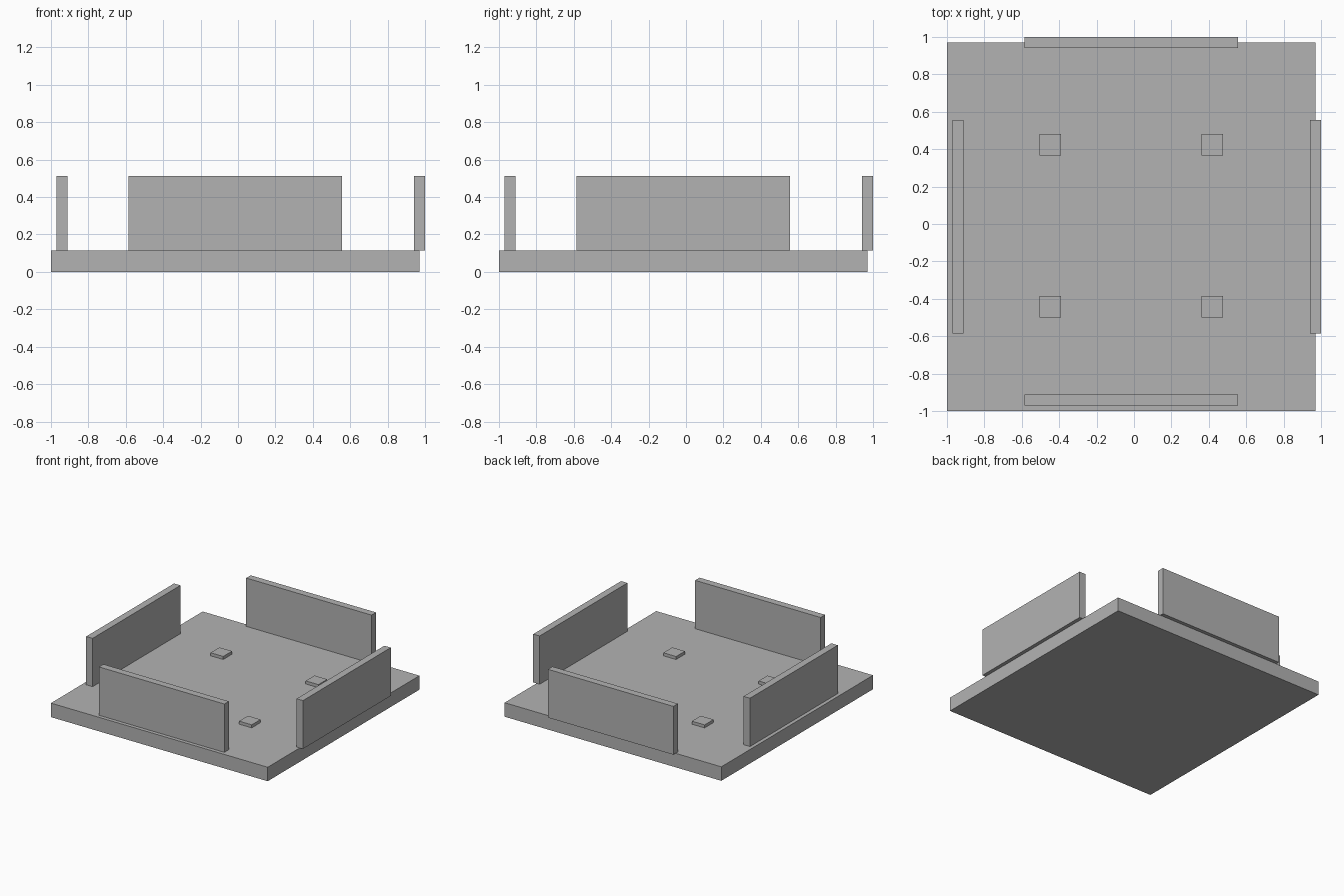
import bpy
import bmesh
from mathutils import Vector

cube = bpy.data.objects.get("Cube")
if cube:
    bpy.data.objects.remove(cube, do_unlink=True)

grey = bpy.data.materials.new("plain_grey")
grey.use_nodes = True
colour = (0.45, 0.45, 0.45, 1)
grey.diffuse_color = colour
grey.node_tree.nodes["Principled BSDF"].inputs["Base Color"].default_value = colour


def box(name, low, high):
    """Flat-sided box between two opposite corners."""
    low, high = Vector(low), Vector(high)
    bm = bmesh.new()
    bmesh.ops.create_cube(bm, size=1)
    bmesh.ops.scale(bm, vec=high - low, verts=bm.verts)
    mesh = bpy.data.meshes.new(name)
    bm.to_mesh(mesh)
    bm.free()
    mesh.materials.append(grey)
    obj = bpy.data.objects.new(name, mesh)
    obj.location = (low + high) / 2
    bpy.context.collection.objects.link(obj)
    return obj


BASE_TOP = 0.115
WALL_TOP = 0.512
WALL_THICK = 0.058
SPAN = (-0.585, 0.555)

# Floor slab, offset so the left and back walls overhang it
box("floor_slab", (-1, -1, 0), (0.97, 0.97, BASE_TOP))

# Four upright walls, one along each side
for name, x in (("right_wall", -0.97), ("left_wall", 1 - WALL_THICK)):
    box(name, (x, SPAN[0], BASE_TOP), (x + WALL_THICK, SPAN[1], WALL_TOP))
for name, y in (("front_wall", -0.97), ("back_wall", 1 - WALL_THICK)):
    box(name, (SPAN[0], y, BASE_TOP), (SPAN[1], y + WALL_THICK, WALL_TOP))

# Four small square pads on the floor
PAD = 0.115
for side, x in (("right", -0.505), ("left", 0.36)):
    for end, y in (("front", -0.5), ("back", 0.365)):
        box(f"{end}_{side}_pad", (x, y, BASE_TOP), (x + PAD, y + PAD, 0.14))
